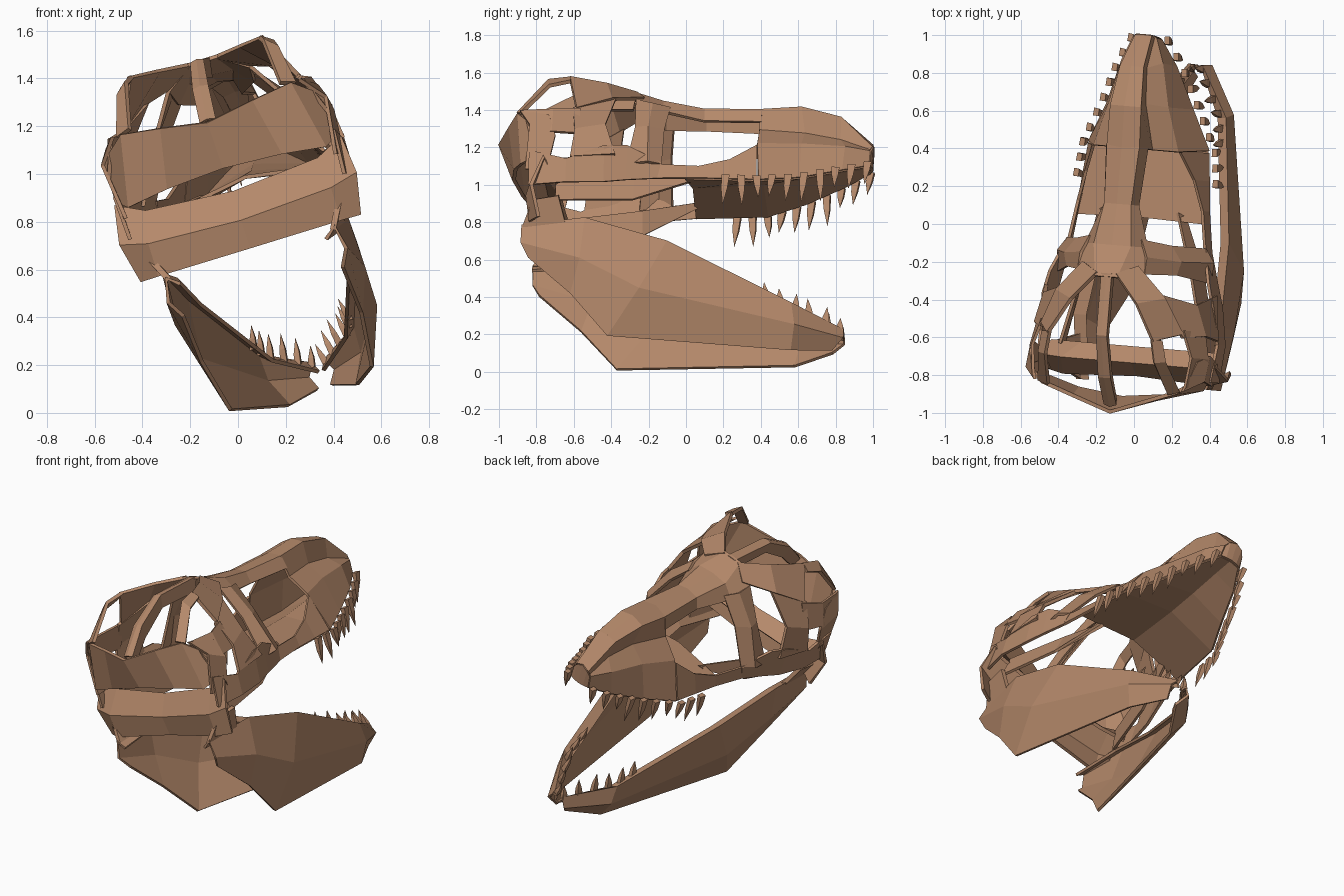
import bpy, bmesh, math, random
from mathutils import Vector, Matrix

random.seed(4)
bone = bpy.data.materials.new("brown_bone")
bone.diffuse_color = (0.46, 0.25, 0.145, 1)

# Whole skull leans to one side and is turned slightly
POSE = (Matrix.Translation((-0.02, 0, 1.14)) @ Matrix.Rotation(-0.085, 4, 'Z')
        @ Matrix.Rotation(math.radians(-17), 4, 'Y'))


def finish(name, bm, thick=0.0):
    bmesh.ops.recalc_face_normals(bm, faces=bm.faces)
    me = bpy.data.meshes.new(name)
    bm.to_mesh(me)
    bm.free()
    me.materials.append(bone)
    ob = bpy.data.objects.new(name, me)
    bpy.context.collection.objects.link(ob)
    ob.matrix_world = POSE
    m = ob.modifiers.new("both_sides", 'MIRROR')
    m.merge_threshold = 0.002
    if thick:
        s = ob.modifiers.new("bone_thickness", 'SOLIDIFY')
        s.thickness, s.offset = thick, 0
    return ob


def sheet(name, rows, thick=0.016):
    """Skin of quads between rows of (side, forward, up) points."""
    bm = bmesh.new()
    g = [[bm.verts.new(p) for p in r] for r in rows]
    for a, b in zip(g, g[1:]):
        for i in range(len(a) - 1):
            bm.faces.new((a[i], a[i + 1], b[i + 1], b[i]))
    return finish(name, bm, thick)


def along(path, t):
    """Point at fraction t of a polyline, measured by forward position."""
    y = path[0][1] + t * (path[-1][1] - path[0][1])
    for a, b in zip(path, path[1:]):
        if min(a[1], b[1]) - 1e-6 <= y <= max(a[1], b[1]) + 1e-6:
            return Vector(a).lerp(Vector(b), (y - a[1]) / (b[1] - a[1]))


def teeth(name, path, count, length, up, lean):
    bm = bmesh.new()
    for i in range(count):
        p = along(path, i / (count - 1))
        h = length * random.uniform(0.7, 1.35)
        tip = p + Vector((lean, random.uniform(-0.02, 0.015), up * h))
        base = [bm.verts.new(p + Vector((dx, dy, -up * 0.02)))
                for dx, dy in ((-.012, -.022), (.018, -.02), (.014, .022), (-.014, .018))]
        mid = [bm.verts.new(v.co.lerp(tip, 0.5) + (v.co - p) * 0.3) for v in base]
        t = bm.verts.new(tip)
        bm.faces.new(base)
        for k in range(4):
            j = (k + 1) % 4
            bm.faces.new((base[k], base[j], mid[j], mid[k]))
            bm.faces.new((mid[k], mid[j], t))
    return finish(name, bm)


# Snout: ridge, shoulder, hollow nostril, cheek band, tooth rim
rim = [(.065, .985, -.06), (.145, .85, -.11), (.235, .63, -.18), (.33, .42, -.22),
       (.36, .1, -.22), (.39, -.12, -.23)]
sheet("snout", [
    [(0, 1.0, .07), (0, .83, .22), (0, .62, .28), (0, .4, .265)],
    [(.04, 1.0, .05), (.06, .83, .21), (.08, .62, .26), (.085, .4, .245)],
    [(.05, .99, .03), (.04, .83, .09), (.06, .64, .12), (.12, .4, .12)],
    [(.06, .99, .02), (.11, .86, .03), (.16, .63, .03), (.23, .4, .01)],
    rim[:4]])
sheet("snout_tip", [[(0, 1.0, .07), (.04, 1.0, .05), (.06, .99, .02)],
                    [(0, 1.0, -.06), (.035, .995, -.06), (.065, .985, -.06)]])

# Palate
sheet("palate", [rim[:4] + [(.365, .03, -.22)],
                 [(0, .985, -.05), (0, .85, -.07), (0, .63, -.11), (0, .42, -.14), (0, .04, -.16)]])

# Nose roof and forehead
sheet("skull_roof", [
    [(0, .41, .265), (0, .1, .265), (0, -.12, .295), (0, -.29, .35)],
    [(.085, .41, .245), (.07, .1, .25), (.1, -.12, .285), (.06, -.29, .35)],
    [(.11, .41, .17), (.09, .1, .18), (.17, -.12, .21), (.18, -.26, .27)]])

# Upper jaw bar below the front opening
sheet("upper_jaw_bar", [[(.24, .4, .0), (.3, .26, -.1), (.345, .1, -.15), (.38, -.12, -.15)],
                        [(.33, .41, -.22), (.345, .26, -.22)] + rim[4:]])

# Bone in front of the eye
sheet("eye_front_bone", [
    [(.14, -.08, .24), (.26, -.1, .08), (.38, -.1, -.15)],
    [(.18, -.17, .25), (.32, -.18, .08), (.43, -.17, -.15)],
    [(.18, -.26, .27), (.3, -.25, .08), (.42, -.28, -.16)]])

# Brow arm and bone behind the eye
sheet("brow_arm", [
    [(.05, -.27, .35), (.18, -.42, .36), (.29, -.61, .365)],
    [(.15, -.22, .29), (.3, -.38, .24), (.39, -.56, .16)]], .02)
sheet("eye_back_bone", [
    [(.27, -.36, .25), (.42, -.4, .06), (.47, -.34, -.12)],
    [(.39, -.58, .16), (.47, -.56, .02), (.49, -.58, -.14)]], .02)

# Cheek bone
sheet("cheek_bone", [
    [(.38, -.1, -.14), (.44, -.28, -.06), (.47, -.4, -.07), (.49, -.6, -.15), (.48, -.8, -.1)],
    [(.39, -.12, -.23), (.43, -.28, -.25), (.46, -.4, -.27), (.49, -.6, -.28), (.47, -.8, -.29)]])

# Rear corner bars and side wall
sheet("rear_corner_bar", [
    [(.28, -.6, .365), (.3, -.72, .345), (.33, -.88, .15)],
    [(.33, -.6, .33), (.35, -.71, .3), (.39, -.86, .13)]], .02)
sheet("side_temple_bar", [
    [(.39, -.54, .16), (.44, -.68, .14), (.42, -.84, .14)],
    [(.46, -.54, .0), (.49, -.68, .0), (.48, -.8, -.02)]])
sheet("rear_side_wall", [
    [(.46, -.7, .1), (.49, -.66, -.02), (.48, -.7, -.2)],
    [(.41, -.86, .14), (.49, -.8, .04), (.46, -.82, -.2)]])

# Back plate, centre crest and rear cross plate
sheet("back_plate", [
    [(0, -1.0, .08), (.2, -.93, .115), (.37, -.87, .14), (.48, -.79, .05)],
    [(0, -.92, -.12), (.25, -.89, -.135), (.43, -.84, -.16), (.47, -.76, -.13)]], .02)
sheet("centre_crest", [
    [(0, -.27, .35), (0, -.6, .35), (0, -.82, .235), (0, -.97, .09)],
    [(.025, -.27, .35), (.025, -.6, .345), (.03, -.82, .23), (.03, -.96, .085)],
    [(.012, -.29, .27), (.012, -.6, .27), (.012, -.8, .15), (.012, -.93, .03)]], .012)
sheet("rear_cross_plate", [
    [(0, -.65, -.29), (.3, -.65, -.28), (.46, -.65, -.26)],
    [(0, -.73, -.23), (.38, -.73, -.2), (.5, -.72, -.14)],
    [(0, -.79, -.35), (.4, -.81, -.33), (.52, -.78, -.3)],
    [(0, -.76, -.47), (.4, -.79, -.47), (.48, -.74, -.47)]], .02)

# Inner throat struts
sheet("throat_strut", [
    [(.2, .08, -.18), (.3, -.25, -.2), (.4, -.66, -.22)],
    [(.24, .06, -.2), (.33, -.25, -.33), (.42, -.66, -.36)]])

# Lower jaw halves
jaw_top = [(.37, -.84, -.49), (.405, -.5, -.46), (.375, -.06, -.58), (.21, .6, -.875), (.03, .87, -.97)]
sheet("lower_jaw", [
    [(x - (.05 if i < 4 else .02), y, z - .04) for i, (x, y, z) in enumerate(jaw_top)],
    jaw_top,
    [(.39, -.84, -.59), (.41, -.52, -.68), (.385, -.2, -.84), (.21, .62, -.99), (.06, .87, -1.02)],
    [(.35, -.8, -.66), (.35, -.57, -.86), (.31, -.37, -1.085), (.15, .6, -1.115), (.03, .81, -1.08)]], .016)
sheet("jaw_hinge", [[(.36, -.84, -.5), (.38, -.6, -.49)],
                    [(.43, -.78, -.36), (.44, -.64, -.34)]], .025)

# Teeth: upper ones hang just outside the rim
teeth("upper_teeth", [(x + .035, y, z - .01) for x, y, z in rim[:4]] + [(.385, .25, -.23)],
      10, .12, -1, .0)
teeth("lower_teeth", [(.03, .85, -.965), (.18, .6, -.88), (.21, .47, -.83)], 6, .08, 1, -.02)
